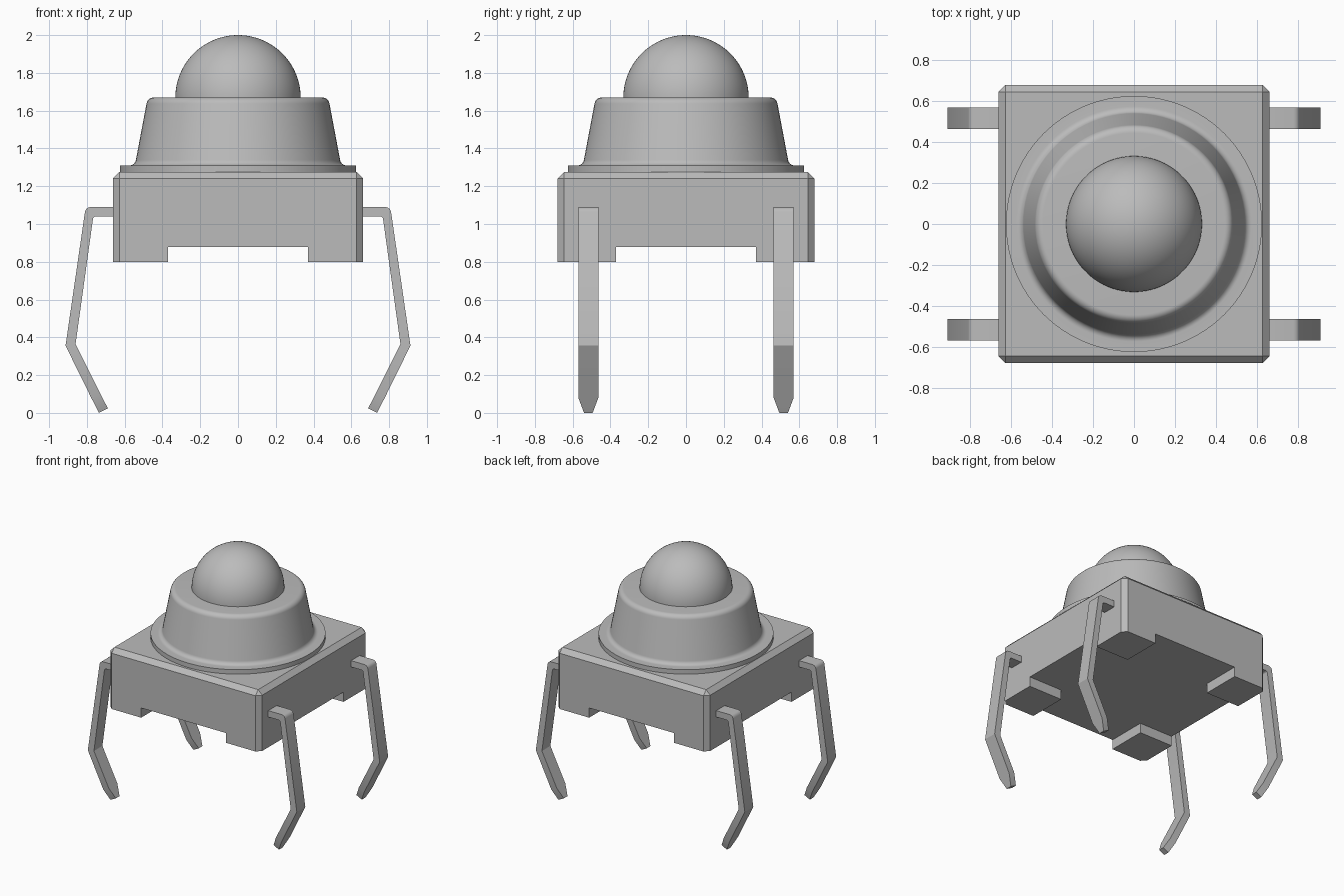
import bpy, bmesh, math

old = bpy.data.objects.get("Cube")
if old:
    bpy.data.objects.remove(old, do_unlink=True)

GREY = (0.5, 0.5, 0.5, 1)
grey = bpy.data.materials.new("plain grey")
grey.use_nodes = True
grey.diffuse_color = GREY
grey.node_tree.nodes["Principled BSDF"].inputs["Base Color"].default_value = GREY


def finish(bm, name, angle=None):
    """Turn a bmesh into a linked object, optionally smooth below an angle."""
    bmesh.ops.recalc_face_normals(bm, faces=bm.faces)
    mesh = bpy.data.meshes.new(name)
    bm.to_mesh(mesh)
    bm.free()
    mesh.materials.append(grey)
    obj = bpy.data.objects.new(name, mesh)
    bpy.context.collection.objects.link(obj)
    bpy.ops.object.select_all(action="DESELECT")
    bpy.context.view_layer.objects.active = obj
    obj.select_set(True)
    if angle:
        bpy.ops.object.shade_smooth_by_angle(angle=math.radians(angle))
    return obj


def box(x, y, z0, z1):
    bm = bmesh.new()
    bmesh.ops.create_cube(bm, size=2)
    for v in bm.verts:
        v.co = (v.co.x * x, v.co.y * y, z0 if v.co.z < 0 else z1)
    return bm


def lathe(name, profile, segments=96):
    """Spin (radius, height) points around the z axis."""
    bm = bmesh.new()
    verts = [bm.verts.new((r, 0, z)) for r, z in profile]
    edges = [bm.edges.new(pair) for pair in zip(verts, verts[1:])]
    bmesh.ops.spin(bm, geom=verts + edges, axis=(0, 0, 1), cent=(0, 0, 0),
                   angle=math.tau, steps=segments, use_duplicate=False)
    bmesh.ops.remove_doubles(bm, verts=bm.verts, dist=0.0001)
    return finish(bm, name, 35)


def arc(cr, cz, radius, start, end, steps=8):
    angles = [math.radians(start + (end - start) * i / steps) for i in range(steps + 1)]
    return [(cr + radius * math.cos(a), cz + radius * math.sin(a)) for a in angles]


# Housing: chamfered on the top and upright edges
BASE, TOP = 0.80, 1.275
bm = box(0.663, 0.68, BASE, TOP)
edges = [e for e in bm.edges if max(v.co.z for v in e.verts) > BASE + 0.1]
bmesh.ops.bevel(bm, geom=edges, offset=0.035, segments=1, affect="EDGES")
housing = finish(bm, "housing")

# Cross-shaped recess under the housing leaves four corner feet
for x, y in ((0.37, 1), (1, 0.37)):
    cutter = finish(box(x, y, 0.6, 0.877), "recess_cutter")
    cutter.hide_render = True
    bpy.context.view_layer.objects.active = housing
    cut = housing.modifiers.new("recess", "BOOLEAN")
    cut.operation, cut.solver, cut.object = "DIFFERENCE", "EXACT", cutter
    bpy.ops.object.modifier_apply(modifier=cut.name)
    bpy.data.objects.remove(cutter, do_unlink=True)

# Round flange with the tapered, filleted collar
RIM = 1.31
lathe("collar", [(0, TOP), (0.626, TOP), (0.626, RIM), (0.575, RIM)]
      + arc(0.575, RIM + 0.035, 0.035, -90, -170)
      + arc(0.445, 1.63, 0.04, 10, 90) + [(0, 1.67)])

# Hemispherical button
lathe("dome_button", [(0, 1.668)] + arc(0, 1.668, 0.332, 0, 90, 32))

# Bent pins: each section is outer point, inner point, half width
HALF = 0.053
sections = [
    ((0.64, 1.09), (0.64, 1.04), HALF),
    ((0.78, 1.09), (0.755, 1.04), HALF),
    ((0.793, 1.087), (0.76, 1.038), HALF),
    ((0.804, 1.079), (0.765, 1.034), HALF),
    ((0.81, 1.066), (0.768, 1.026), HALF),
    ((0.913, 0.356), (0.86, 0.364), HALF),
    ((0.777, 0.08), (0.73, 0.104), HALF),
    ((0.736, 0), (0.689, 0.024), 0.023),
]
for side, sx in (("left", 1), ("right", -1)):
    for end, sy in (("front", -1), ("back", 1)):
        bm = bmesh.new()
        rings = []
        for (ox, oz), (ix, iz), h in sections:
            corners = ((ox, -h, oz), (ox, h, oz), (ix, h, iz), (ix, -h, iz))
            rings.append([bm.verts.new((sx * x, sy * 0.517 + y, z)) for x, y, z in corners])
        for a, b in zip(rings, rings[1:]):
            for i in range(4):
                j = (i + 1) % 4
                bm.faces.new((a[i], a[j], b[j], b[i]))
        bm.faces.new(rings[0])
        bm.faces.new(rings[-1])
        finish(bm, f"pin_{end}_{side}", 30)
